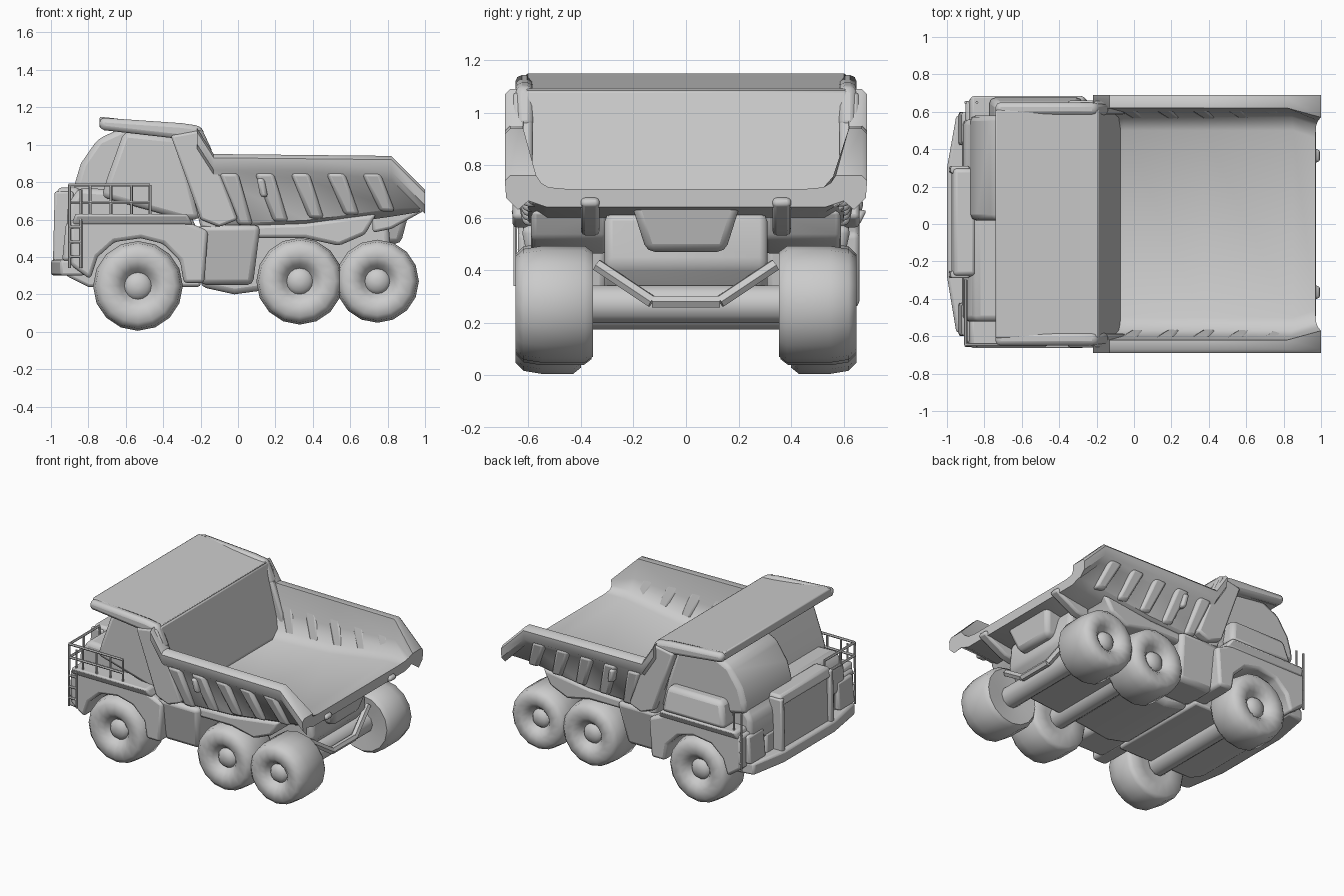
import bpy, bmesh, math
from mathutils import Vector

cube = bpy.data.objects.get("Cube")
if cube:
    bpy.data.objects.remove(cube, do_unlink=True)

GREY = (0.6, 0.6, 0.6, 1)
grey = bpy.data.materials.new("plain grey")
grey.use_nodes = True
grey.diffuse_color = GREY
bsdf = grey.node_tree.nodes["Principled BSDF"]
bsdf.inputs["Base Color"].default_value = GREY
bsdf.inputs["Roughness"].default_value = 0.8

SIDES = ((-1, "right"), (1, "left"))


def loft(name, rings, bevel=0.0, angle=45):
    """Skin a row of matching closed rings, cap both ends, shade smooth."""
    bm = bmesh.new()
    rows = [[bm.verts.new(p) for p in ring] for ring in rings]
    n = len(rows[0])
    for a, b in zip(rows, rows[1:]):
        for i in range(n):
            j = (i + 1) % n
            bm.faces.new((a[i], a[j], b[j], b[i]))
    bm.faces.new(rows[0])
    bm.faces.new(rows[-1])
    bmesh.ops.recalc_face_normals(bm, faces=bm.faces)
    mesh = bpy.data.meshes.new(name)
    bm.to_mesh(mesh)
    bm.free()
    mesh.materials.append(grey)
    obj = bpy.data.objects.new(name, mesh)
    bpy.context.collection.objects.link(obj)
    if bevel:
        mod = obj.modifiers.new("soft edges", "BEVEL")
        mod.width, mod.segments = bevel, 2
    bpy.ops.object.select_all(action="DESELECT")
    obj.select_set(True)
    bpy.context.view_layer.objects.active = obj
    bpy.ops.object.shade_smooth_by_angle(angle=math.radians(angle))


def prism(name, profile, y0, y1, bevel=0.015):
    """Side profile in x and z, stretched across y."""
    loft(name, [[(x, y, z) for x, z in profile] for y in (y0, y1)], bevel)


def block(name, low, high, z0, z1, bevel=0.015):
    """Tapered box from two rectangles (x0, x1, y0, y1)."""
    rings = [[(a, c, z), (b, c, z), (b, d, z), (a, d, z)]
             for (a, b, c, d), z in ((low, z0), (high, z1))]
    loft(name, rings, bevel)


def rod(name, p, q, r=0.008, sides=6):
    p, q = Vector(p), Vector(q)
    turn = (q - p).to_track_quat("Z", "Y")
    circle = [turn @ Vector((r * math.cos(t), r * math.sin(t), 0))
              for t in (math.tau * i / sides for i in range(sides))]
    loft(name, [[p + c for c in circle], [q + c for c in circle]])


def wheel(name, x, z, radius, inner, side):
    """Turned solid tyre with a small dished hub."""
    outline = [(0.04, inner + 0.02), (0.5, inner + 0.01), (0.9, inner), (1, inner + 0.03), (1, 0.55),
               (0.95, 0.62), (0.82, 0.65), (0.55, 0.65), (0.4, 0.625), (0.3, 0.595), (0.22, 0.62), (0.04, 0.625)]
    rings = [[(x + radius * r * math.cos(t), side * y, z + radius * r * math.sin(t))
              for t in (math.tau * i / 16 for i in range(16))] for r, y in outline]
    loft(name, rings, angle=60)


# Dump bed: half section as (y, height share, drop), from outer floor over the rim to inner floor
outer = [(0.53, 0, 0.07), (0.6, 0.08, 0.05), (0.64, 1, 0.13), (0.685, 1, 0.085), (0.69, 1, 0.02), (0.67, 1, 0)]
inner = [(0.62, 1, 0), (0.6, 0.45, 0), (0.57, 0.12, 0), (0.5, 0, 0)]
stations = [(-0.22, 1.09, -0.10, 0.6, 1), (-0.13, 0.95, -0.05, 0.6, 1), (0.35, 0.945, 0.37, 0.62, 1),
            (0.82, 0.94, 0.85, 0.69, 1), (1.0, 0.76, 0.97, 0.71, 0.92)]
rings = []
for xt, zt, xf, zf, pinch in stations:
    section = outer + [(y * pinch, t, d) for y, t, d in inner]
    left = [(xf + (xt - xf) * t, y, zf + (zt - zf) * t - d) for y, t, d in section]
    rings.append(left + [(x, -y, z) for x, y, z in reversed(left)])
loft("dump_bed", rings)
prism("bed_front_wall", [(-0.32, 1.04), (-0.19, 1.09), (-0.07, 0.6), (-0.12, 0.54), (-0.2, 0.56)], -0.62, 0.62)

# Canopy over the cab, with side rims running down to the bed rim
prism("canopy", [(-0.74, 1.15), (-0.3, 1.1), (-0.19, 1.09), (-0.24, 1.02), (-0.74, 1.09)], -0.61, 0.61, 0.008)
for s, side in SIDES:
    prism(side + "_canopy_rim", [(-0.74, 1.145), (-0.3, 1.115), (-0.2, 1.1), (-0.13, 0.95),
          (-0.2, 0.93), (-0.3, 1.03), (-0.74, 1.08)], s * 0.58, s * 0.65, 0.025)
    prism(side + "_bed_shoulder", [(-0.36, 1.05), (-0.2, 1.08), (-0.13, 0.94), (0.0, 0.6),
          (-0.1, 0.56), (-0.2, 0.6), (-0.27, 0.8)], s * 0.585, s * 0.66)
    # Broad slanted ribs along the bed
    for i in range(5):
        x = -0.1 + 0.19 * i
        z = 0.57 + 0.018 * i
        block(f"{side}_bed_rib_{i + 1}", (x + 0.1, x + 0.18, s * 0.55, s * 0.62),
              (x, x + 0.1, s * 0.615, s * 0.68), z, 0.85, 0.02)
    block(side + "_bed_latch", (0.12, 0.16, s * 0.62, s * 0.68), (0.1, 0.14, s * 0.63, s * 0.69), 0.72, 0.82)
    prism(side + "_tail_hinge", [(0.72, 0.53), (0.82, 0.55), (1.0, 0.65), (0.98, 0.68), (0.72, 0.62)],
          s * 0.33, s * 0.4)

# Cab, side cabinet, bonnet and engine core
prism("cab", [(-0.88, 0.72), (-0.87, 0.8), (-0.84, 0.9), (-0.75, 1.03), (-0.62, 1.09), (-0.33, 1.05),
      (-0.25, 0.8), (-0.2, 0.6), (-0.3, 0.6)], 0.02, 0.58, 0.03)
prism("side_cabinet", [(-0.73, 0.72), (-0.7, 0.82), (-0.61, 1.07), (-0.33, 1.04), (-0.25, 0.8), (-0.2, 0.6),
      (-0.3, 0.6)], -0.58, 0.02, 0.03)
prism("bonnet", [(-0.92, 0.5), (-0.91, 0.68), (-0.85, 0.77), (-0.3, 0.74), (-0.2, 0.5)], -0.52, 0.56, 0.03)
prism("engine_core", [(-0.92, 0.3), (-0.92, 0.52), (-0.2, 0.52), (-0.2, 0.24), (-0.8, 0.24)], -0.39, 0.39)

# Radiator with a framed recess
block("radiator", (-0.965, -0.88, -0.26, 0.28), (-0.955, -0.88, -0.26, 0.28), 0.34, 0.74)
for y in (-0.29, 0.27):
    block("radiator_post", (-0.99, -0.88, y, y + 0.04), (-0.98, -0.88, y, y + 0.04), 0.34, 0.75, 0.01)
block("radiator_top", (-0.98, -0.85, -0.29, 0.31), (-0.96, -0.85, -0.27, 0.29), 0.7, 0.77)

# Bumper with swept-back ends
bumper = [(-1, -0.28), (-1, 0.3), (-0.95, 0.58), (-0.82, 0.6), (-0.82, -0.6), (-0.95, -0.58)]
loft("bumper", [[(x, y, z) for x, y in bumper] for z in (0.3, 0.385)], 0.015)

# Fenders, decks, side tanks and steps
for s, side in SIDES:
    flank = 0.64 if s < 0 else 0.66
    prism(side + "_front_fender", [(-0.9, 0.36), (-0.9, 0.6), (-0.3, 0.6), (-0.16, 0.54), (-0.18, 0.26),
          (-0.29, 0.26), (-0.31, 0.38), (-0.4, 0.47), (-0.52, 0.5), (-0.66, 0.48), (-0.75, 0.4), (-0.79, 0.28)],
          s * 0.37, s * flank, 0.02)
    block(side + "_deck", (-0.89, -0.24, s * 0.48, s * flank), (-0.87, -0.27, s * 0.48, s * (flank + 0.03)),
          0.57, 0.63)
    block(side + "_side_tank", (-0.2, 0.08, s * 0.3, s * 0.56), (-0.22, 0.12, s * 0.3, s * 0.63), 0.25, 0.57, 0.03)
    prism(side + "_rear_mudguard", [(0.06, 0.5), (0.04, 0.57), (0.35, 0.58), (0.74, 0.63), (0.68, 0.52), (0.54, 0.46),
          (0.36, 0.5)], s * 0.3, s * 0.59, 0.02)
    block(side + "_headlight", (-0.94, -0.88, s * 0.42, s * 0.6), (-0.92, -0.88, s * 0.42, s * 0.6), 0.38, 0.58)
    for x in (-0.9, -0.84):
        rod(side + "_ladder_rail", (x, s * 0.65, 0.34), (x, s * 0.65, 0.76))
    for z in (0.4, 0.48, 0.56):
        rod(side + "_ladder_step", (-0.9, s * 0.65, z), (-0.84, s * 0.65, z))
block("left_air_filter", (-0.78, -0.27, 0.52, 0.68), (-0.74, -0.3, 0.52, 0.65), 0.62, 0.8, 0.03)

# Handrails around the right deck
for z in (0.69, 0.785):
    rod("side_handrail", (-0.9, -0.645, z), (-0.47, -0.645, z), 0.009)
    rod("front_handrail", (-0.9, -0.645, z), (-0.9, -0.3, z), 0.009)
for x in (-0.9, -0.79, -0.68, -0.57, -0.47):
    rod("side_rail_post", (x, -0.645, 0.6), (x, -0.645, 0.785))
for y in (-0.48, -0.3):
    rod("front_rail_post", (-0.9, y, 0.56), (-0.9, y, 0.785))

# Chassis, rear body mount and axles
prism("chassis", [(-0.2, 0.24), (-0.2, 0.5), (0.0, 0.54), (0.35, 0.56), (0.8, 0.62), (0.82, 0.42), (0.7, 0.27),
      (0.2, 0.23), (-0.02, 0.2)], -0.31, 0.31, 0.03)
block("rear_body_mount", (0.76, 0.87, -0.15, 0.15), (0.72, 0.92, -0.21, 0.21), 0.47, 0.66, 0.03)
for label, x, z, radius, inside in (("front", -0.535, 0.245, 0.24, 0.4), ("middle", 0.33, 0.27, 0.232, 0.36),
                                    ("rear", 0.745, 0.27, 0.222, 0.355)):
    rod(label + "_axle", (x, -0.4, z), (x, 0.4, z), 0.075, 10)
    for s, side in SIDES:
        wheel(f"{side}_{label}_wheel", x, z, radius, inside, s)
for s, side in SIDES:
    rod(side + "_tail_brace", (0.84, s * 0.13, 0.28), (0.8, s * 0.34, 0.42), 0.025)
rod("tail_crossbar", (0.84, -0.13, 0.28), (0.84, 0.13, 0.28), 0.025)
